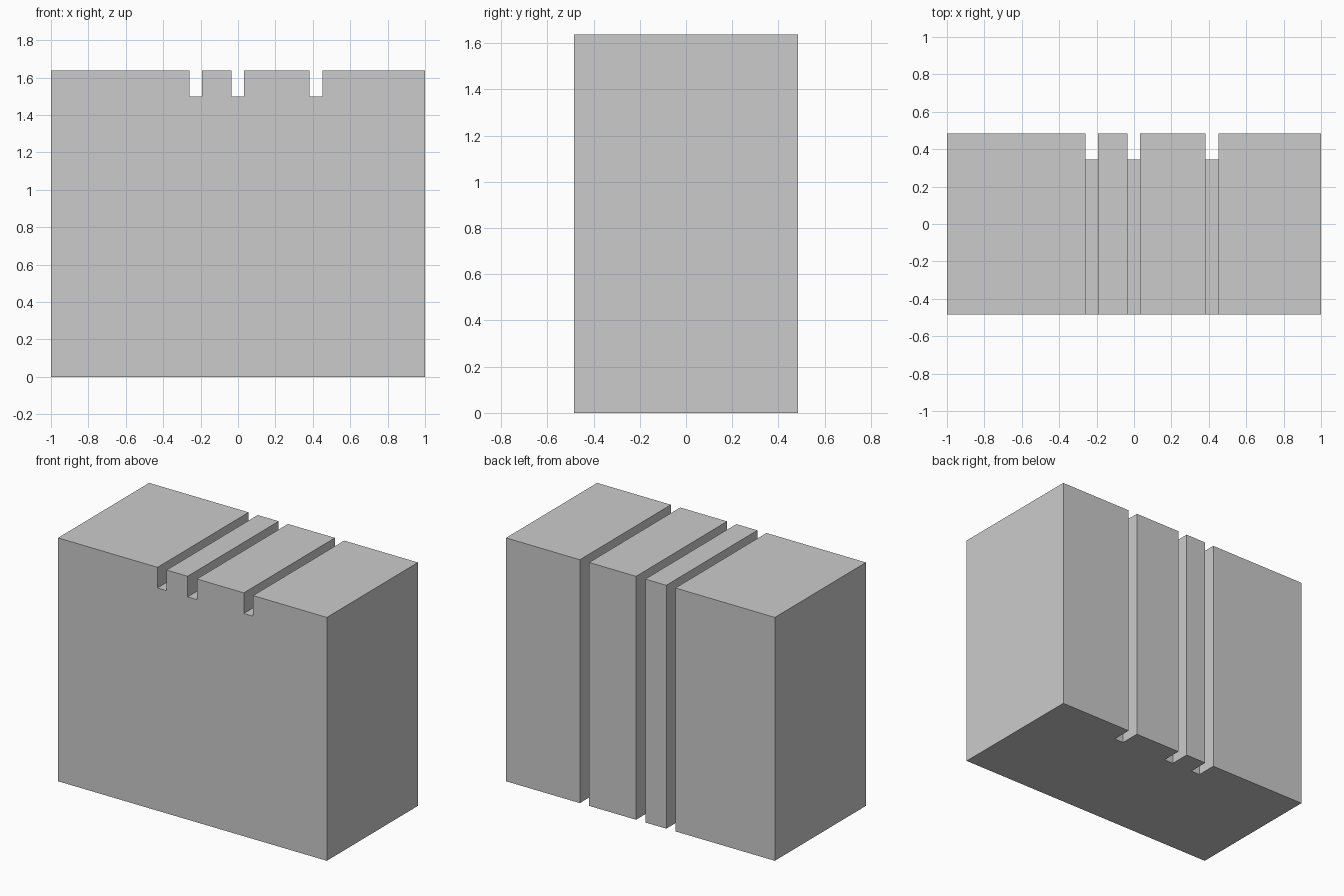
import bpy, bmesh

if "Cube" in bpy.data.objects:
    bpy.data.objects.remove(bpy.data.objects["Cube"])

HX, HY, H = 1.0, 0.484, 1.637      # half width, half depth, height
DEPTH = 0.139                      # groove depth
GROOVES = [(-0.26, -0.192), (-0.036, 0.033), (0.382, 0.451)]


def extrude_profile(name, profile, spans):
    """Extrude a (y, z) profile along x over each (x0, x1) span."""
    bm = bmesh.new()
    for x0, x1 in spans:
        face = bm.faces.new([bm.verts.new((x0, y, z)) for y, z in profile])
        out = bmesh.ops.extrude_face_region(bm, geom=[face])
        verts = [v for v in out["geom"] if isinstance(v, bmesh.types.BMVert)]
        bmesh.ops.translate(bm, verts=verts, vec=(x1 - x0, 0, 0))
    bmesh.ops.recalc_face_normals(bm, faces=bm.faces)
    mesh = bpy.data.meshes.new(name)
    bm.to_mesh(mesh)
    bm.free()
    obj = bpy.data.objects.new(name, mesh)
    bpy.context.collection.objects.link(obj)
    return obj


# Solid block
block = extrude_profile("grooved_block",
                        [(-HY, 0), (HY, 0), (HY, H), (-HY, H)], [(-HX, HX)])

# L-shaped cutters: slots running over the top and down the back
yb, zb, m = HY - DEPTH, H - DEPTH, 0.2
cutter = extrude_profile("groove_cutter",
                         [(-HY - m, zb), (yb, zb), (yb, -m), (HY + m, -m),
                          (HY + m, H + m), (-HY - m, H + m)], GROOVES)
cutter.hide_render = True

# Cut the grooves and keep the result
mod = block.modifiers.new("grooves", 'BOOLEAN')
mod.operation = 'DIFFERENCE'
mod.solver = 'EXACT'
mod.object = cutter
bpy.context.view_layer.objects.active = block
bpy.ops.object.modifier_apply(modifier=mod.name)
bpy.data.objects.remove(cutter)
